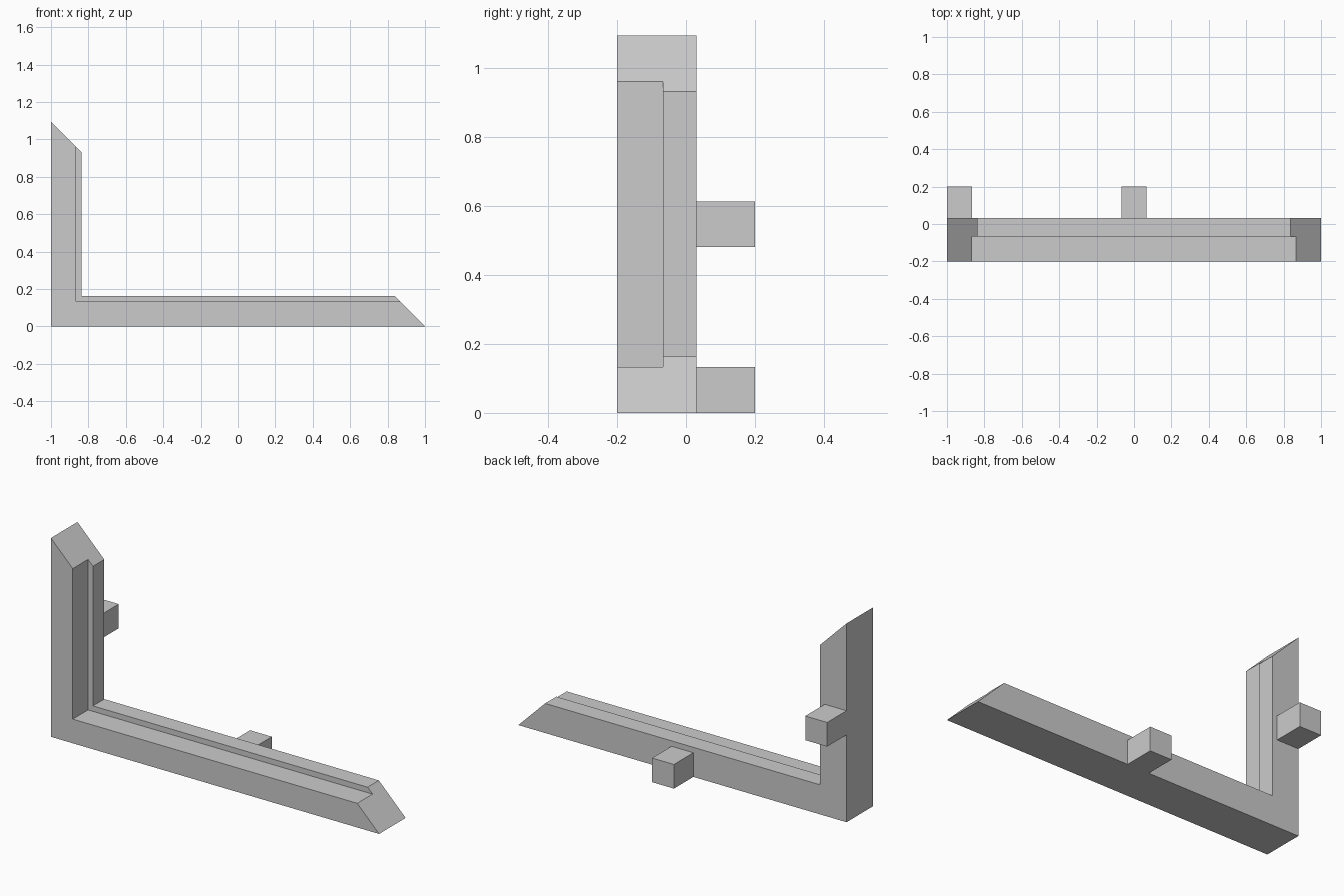
import bpy, bmesh
from math import radians

cube = bpy.data.objects.get("Cube")
if cube:
    bpy.data.objects.remove(cube, do_unlink=True)

HEIGHT, FRONT, BACK = 1.095, 0.133, 0.163   # upright height, rail widths
Y_FRONT, Y_STEP, Y_REAR, Y_PEG = -0.2, -0.067, 0.031, 0.2

grey = bpy.data.materials.new("plain grey")
grey.use_nodes = True
colour = (0.6, 0.6, 0.6, 1)
grey.diffuse_color = colour
grey.node_tree.nodes["Principled BSDF"].inputs["Base Color"].default_value = colour


def add_object(name, bm):
    bmesh.ops.recalc_face_normals(bm, faces=bm.faces)
    mesh = bpy.data.meshes.new(name)
    bm.to_mesh(mesh)
    bm.free()
    mesh.materials.append(grey)
    obj = bpy.data.objects.new(name, mesh)
    bpy.context.collection.objects.link(obj)
    return obj


def box(name, lo, hi):
    bm = bmesh.new()
    bmesh.ops.create_cube(bm, size=1)
    for v in bm.verts:
        v.co = [h if c > 0 else l for c, l, h in zip(v.co, lo, hi)]
    return add_object(name, bm)


# Rebated rail section (inset, y) swept round the corner with mitred ends
section = [(0, Y_FRONT), (FRONT, Y_FRONT), (FRONT, Y_STEP),
           (BACK, Y_STEP), (BACK, Y_REAR), (0, Y_REAR)]
bm = bmesh.new()
rings = [
    [bm.verts.new((1 - d, y, d)) for d, y in section],
    [bm.verts.new((d - 1, y, d)) for d, y in section],
    [bm.verts.new((d - 1, y, HEIGHT - d)) for d, y in section],
]
for a, b in zip(rings, rings[1:]):
    for i in range(len(section)):
        j = (i + 1) % len(section)
        bm.faces.new((a[i], a[j], b[j], b[i]))
bm.faces.new(rings[0])
bm.faces.new(rings[-1])
bmesh.ops.recalc_face_normals(bm, faces=bm.faces)
bmesh.ops.dissolve_limit(bm, angle_limit=radians(1), verts=bm.verts, edges=bm.edges)
add_object("corner_frame", bm)

# Square pegs on the rear, centred along each rail
half = FRONT / 2
box("bottom_peg", (-half, Y_REAR, 0), (half, Y_PEG, FRONT))
box("upright_peg", (-1, Y_REAR, HEIGHT / 2 - half), (FRONT - 1, Y_PEG, HEIGHT / 2 + half))
